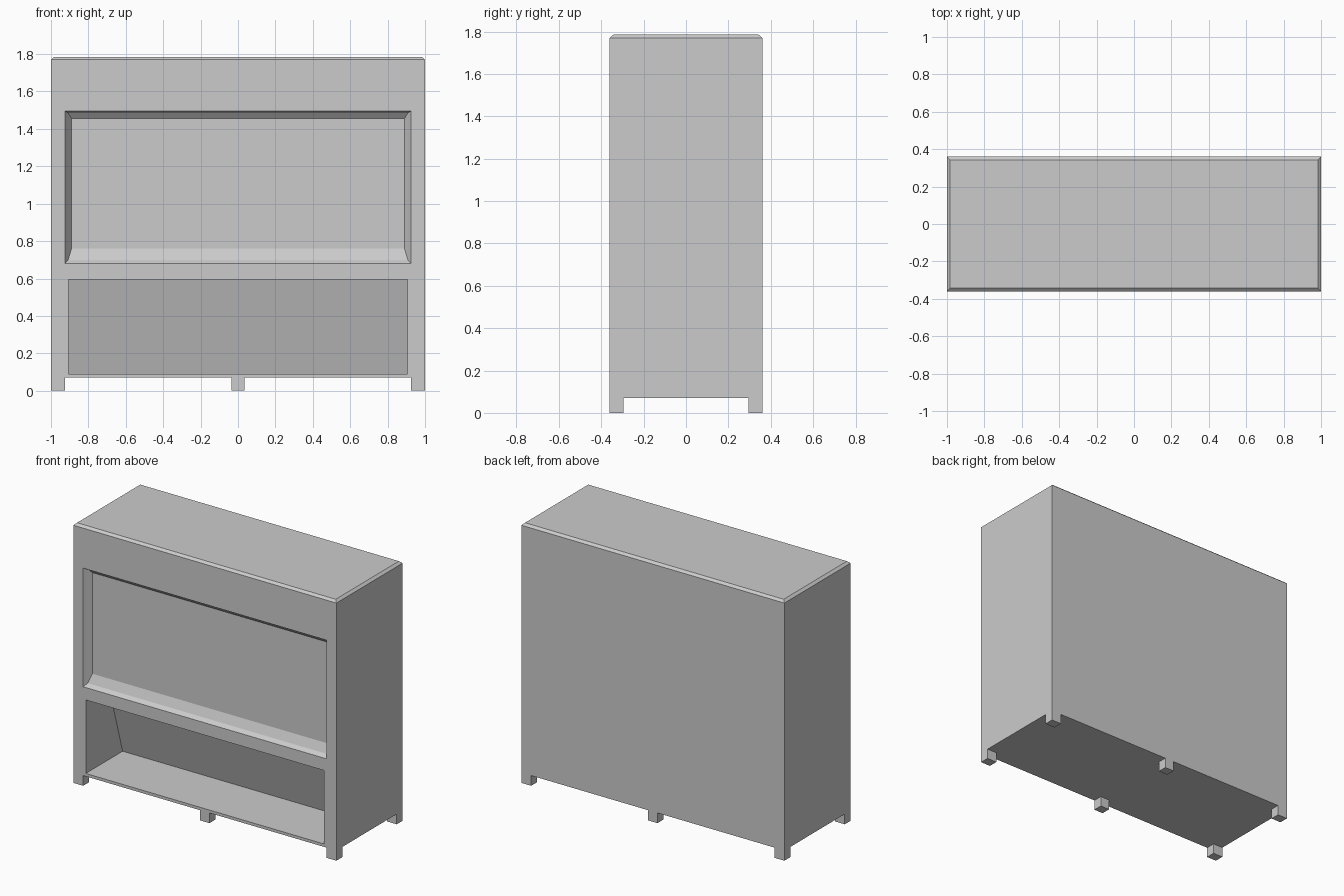
import bpy, bmesh

if "Cube" in bpy.data.objects:
    bpy.data.objects.remove(bpy.data.objects["Cube"])


def loft(name, rings):
    """Closed solid through a sequence of equal-length point rings."""
    bm = bmesh.new()
    loops = [[bm.verts.new(p) for p in ring] for ring in rings]
    n = len(loops[0])
    for a, b in zip(loops, loops[1:]):
        for i in range(n):
            j = (i + 1) % n
            bm.faces.new((a[i], a[j], b[j], b[i]))
    bm.faces.new(loops[0])
    bm.faces.new(loops[-1])
    bmesh.ops.recalc_face_normals(bm, faces=bm.faces)
    mesh = bpy.data.meshes.new(name)
    bm.to_mesh(mesh)
    bm.free()
    obj = bpy.data.objects.new(name, mesh)
    bpy.context.collection.objects.link(obj)
    return obj


def flat_rect(x, y, z, cx=0, cy=0):
    return [(cx + sx * x, cy + sy * y, z)
            for sx, sy in ((-1, -1), (1, -1), (1, 1), (-1, 1))]


def front_rect(x, z0, z1, y):
    return [(-x, y, z0), (x, y, z0), (x, y, z1), (-x, y, z1)]


def cut(target, cutter):
    cutter.hide_render = True
    mod = target.modifiers.new("cut", "BOOLEAN")
    mod.operation = "DIFFERENCE"
    mod.solver = "EXACT"
    mod.object = cutter
    bpy.context.view_layer.objects.active = target
    bpy.ops.object.modifier_apply(modifier=mod.name)
    bpy.data.objects.remove(cutter)


W, D = 1.0, 0.36

# Cabinet body with a chamfered top
body = loft("cabinet_body", [
    flat_rect(W, D, 0.07),
    flat_rect(W, D, 1.77),
    flat_rect(W - 0.017, D - 0.017, 1.785),
])

# Stepped, recessed screen opening
cut(body, loft("screen_cutter", [
    front_rect(0.925, 0.68, 1.495, -D - 0.05),
    front_rect(0.925, 0.68, 1.495, -D),
    front_rect(0.908, 0.70, 1.485, -D + 0.025),
    front_rect(0.89, 0.76, 1.455, -D + 0.05),
]))

# Lower niche with a back wall that leans forward
niche = [(-0.45, 0.09), (0.04, 0.09), (-0.11, 0.595), (-0.45, 0.595)]
cut(body, loft("niche_cutter", [[(x, y, z) for y, z in niche]
                                for x in (-0.905, 0.905)]))

# Six square feet
for x in (-0.9625, 0, 0.9625):
    for y in (-0.3275, 0.3275):
        half_x = 0.035 if x == 0 else 0.0375
        loft("foot", [flat_rect(half_x, 0.0325, z, x, y) for z in (0, 0.07)])
